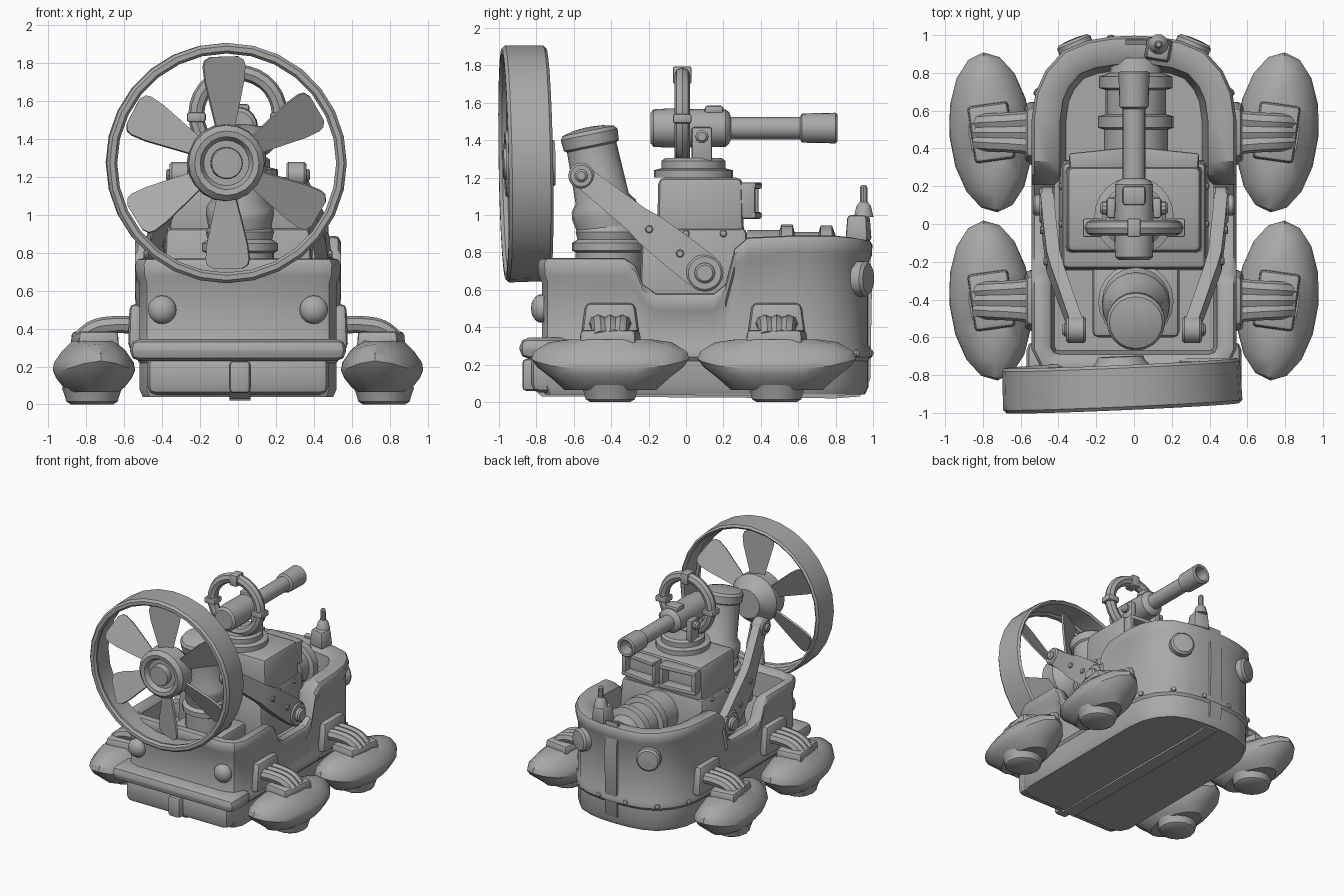
import bpy, bmesh
from math import sin, cos, pi, radians
from mathutils import Vector, Matrix

cube = bpy.data.objects.get("Cube")
if cube:
    bpy.data.objects.remove(cube, do_unlink=True)

clay = bpy.data.materials.new("plain grey")
clay.use_nodes = True
GREY = (0.4, 0.4, 0.4, 1)
clay.diffuse_color = GREY
clay.node_tree.nodes["Principled BSDF"].inputs["Base Color"].default_value = GREY
parts = []


def finish(name, bm, matrix=Matrix()):
    bmesh.ops.recalc_face_normals(bm, faces=bm.faces)
    mesh = bpy.data.meshes.new(name)
    bm.to_mesh(mesh)
    bm.free()
    mesh.transform(matrix)
    mesh.materials.append(clay)
    ob = bpy.data.objects.new(name, mesh)
    bpy.context.collection.objects.link(ob)
    parts.append(ob)
    return ob


def loft(name, rings, matrix=Matrix(), loop=False):
    """Skin a list of equal point rings; cap the ends unless it loops."""
    bm = bmesh.new()
    vs = [[bm.verts.new(p) for p in ring] for ring in rings]
    n = len(vs[0])
    pairs = list(zip(vs, vs[1:])) + ([(vs[-1], vs[0])] if loop else [])
    for a, b in pairs:
        for i in range(n):
            j = (i + 1) % n
            bm.faces.new((a[i], a[j], b[j], b[i]))
    if not loop:
        bm.faces.new(vs[0][::-1])
        bm.faces.new(vs[-1])
    return finish(name, bm, matrix)


def lathe(name, profile, origin, axis, segs=20, matrix=Matrix(), loop=False):
    place = Matrix.Translation(origin) @ Vector(axis).to_track_quat('Z', 'Y').to_matrix().to_4x4()
    rings = [[(r * cos(2 * pi * i / segs), r * sin(2 * pi * i / segs), h)
              for i in range(segs)] for r, h in profile]
    return loft(name, rings, matrix @ place, loop)


def rod(name, a, b, r, segs=16, edge=0.012):
    a, b = Vector(a), Vector(b)
    h = (b - a).length
    return lathe(name, [(r - edge, 0), (r, edge), (r, h - edge), (r - edge, h)], a, b - a, segs)


def box(name, lo, hi, bevel=0.02, taper=1.0, spin=0):
    lo, hi = Vector(lo), Vector(hi)
    size = hi - lo
    bm = bmesh.new()
    bmesh.ops.create_cube(bm, size=1)
    for v in bm.verts:
        k = taper if v.co.z > 0 else 1
        v.co = Vector((v.co.x * size.x * k, v.co.y * size.y * k, v.co.z * size.z))
    bmesh.ops.bevel(bm, geom=bm.edges[:], offset=bevel, segments=2, profile=0.5, affect='EDGES')
    return finish(name, bm, Matrix.Translation((lo + hi) / 2) @ Matrix.Rotation(radians(spin), 4, 'Z'))


def tube(name, points, r):
    curve = bpy.data.curves.new(name, 'CURVE')
    curve.dimensions = '3D'
    curve.bevel_depth, curve.bevel_resolution = r, 2
    curve.resolution_u = 5
    curve.use_fill_caps = True
    sp = curve.splines.new('BEZIER')
    sp.bezier_points.add(len(points) - 1)
    for bp, p in zip(sp.bezier_points, points):
        bp.co = p
        bp.handle_left_type = bp.handle_right_type = 'AUTO'
    temp = bpy.data.objects.new(name + "_path", curve)
    bpy.context.collection.objects.link(temp)
    bm = bmesh.new()
    bm.from_mesh(temp.evaluated_get(bpy.context.evaluated_depsgraph_get()).to_mesh())
    bpy.data.objects.remove(temp, do_unlink=True)
    return finish(name, bm)


# Hull: plan outline with a rim height at every point (x, y, top)
half = [(0, -.77, .77), (.4, -.77, .77), (.48, -.74, .77), (.52, -.66, .77), (.52, -.33, .77),
        (.52, -.27, .73), (.52, -.23, .63), (.52, -.16, .58), (.52, .15, .58), (.52, .21, .63),
        (.52, .26, .82), (.52, .33, .88), (.52, .55, .89), (.5, .69, .89), (.45, .8, .89),
        (.36, .9, .88), (.24, .95, .87), (.12, .97, .87), (0, .975, .87)]
plan = half + [(-x, y, z) for x, y, z in half[-2:0:-1]]


def hull_ring(shift, height):
    ring = []
    for i, (x, y, top) in enumerate(plan):
        a, b = plan[i - 1], plan[(i + 1) % len(plan)]
        n = Vector((b[1] - a[1], a[0] - b[0])).normalized()
        wide = 1.6 if y > .25 else 1
        d = shift * wide if shift < -.02 else shift
        ring.append((x + n.x * d, y + n.y * d, height(top)))
    return ring


hull = [(-.018, .04), (.0, .08), (.0, .22), (.016, .24), (.016, .28), (.0, .31)]
rim = [(.0, .13), (.018, .09), (.022, .03), (.008, .005), (-.015, 0), (-.05, .004), (-.08, .03)]
rings = [hull_ring(d, lambda t, z=z: z) for d, z in hull]
rings += [hull_ring(d, lambda t, e=e: t - e) for d, e in rim]
rings.append(hull_ring(-.1, lambda t: .54))
loft("hull", rings)

# Front bumper, lower nose, keel strap
box("front_bumper", (-.57, -.89, .23), (.57, -.62, .345), .05)
box("lower_nose", (-.48, -.83, .05), (.48, -.5, .26), .05)
box("nose_clasp", (-.045, -.875, .06), (.065, -.78, .23), .02)
strap = [(-.84, .2), (-.83, .08), (-.77, .03), (.8, .02), (.93, .03), (.985, .12), (.995, .65), (.975, .9)]
band = []
for y, z in strap:
    to_hull = (Vector((0, .45)) - Vector((y, z))).normalized() * .03
    iy, iz = y + to_hull.x, z + to_hull.y
    band.append([(-.045, y, z), (.065, y, z), (.065, iy, iz), (-.045, iy, iz)])
loft("keel_strap", band)

# Lamps and rivets
dome = [(.085, 0), (.085, .03), (.07, .055), (.04, .075), (.01, .08)]
for s in (-1, 1):
    lathe("headlight", [(r * .88, h * .85) for r, h in dome], (s * .4, -.76, .5), (0, -1, 0))
    lathe("rear_lamp", [(.095, 0), (.095, .05), (.08, .065), (.02, .07)],
          (s * .3, .915, .66), (s * .38, .92, 0))
    for x, y, _ in half[11:18:2]:
        n = Vector((s * x, max(0, y - .45), 0)).normalized()
        lathe("skirt_rivet", [(.022, 0), (.018, .014), (.006, .02)],
              Vector((s * x, y, .26)) + n * .012, n, 8)

# Stern mast
box("mast_block", (.06, .86, .86), (.2, .985, 1.0), .02, .85, -10)
lathe("mast", [(.055, 0), (.04, .06), (.022, .08), (.02, .16), (.012, .17)], (.13, .95, .99), (0, 0, 1), 10)

# Engine barrel in the rear well
lathe("engine_barrel", [(.17, 0), (.17, .17), (.2, .18), (.2, .24), (.16, .25), (.16, .38), (.195, .39),
                        (.195, .45), (.14, .47), (.12, .55)], (.01, .33, .75), (0, 1, 0))

# Cabin, turret base
box("cabin_base", (-.4, -.25, .5), (.4, .34, .93), .03, .95)
box("cabin", (-.365, -.155, .88), (.365, .31, 1.2), .035, .97)
for s in (-1, 1):
    # Open vent frame: two long bars and two short ones
    for z in (.98, 1.14):
        box("vent_bar", (s * .18 - .16, .28, z), (s * .18 + .16, .39, z + .035), .01, 1, s * -6)
    for x in (.035, .325):
        box("vent_end", (s * x - .018, .28, .99), (s * x + .018, .39 - x * .06, 1.165), .01)
    for y in (-.18, 0, .2):
        lathe("cabin_rivet", [(.02, 0), (.016, .014), (.005, .02)], (s * .38, y, .9), (s, 0, 0), 8)
lathe("turret_ring", [(.21, 0), (.21, .04), (.17, .05), (.17, .09), (.15, .105)], (0, .04, 1.2), (0, 0, 1), 24)

# Gun with hollow muzzle
lathe("gun", [(.08, 0), (.1, .015), (.105, .1), (.1, .4), (.085, .42), (.06, .43), (.06, .8), (.078, .81),
              (.082, .99), (.07, 1), (.055, .995), (.05, .9)], (0, -.19, 1.465), (0, 1, 0))
box("gun_sight", (-.06, .1, 1.54), (.06, .2, 1.585), .015)
for s in (-1, 1):
    box("gun_bracket", (s * .12 - .025, .03, 1.28), (s * .12 + .025, .14, 1.47), .015)
    rod("bracket_bolt", (s * .13, .085, 1.42), (s * .18, .085, 1.42), .035, 10)

# Hoop around the gun with clamps
lathe("hoop", [(.22 + .042 * cos(a * pi / 4), .042 * sin(a * pi / 4)) for a in range(8)],
      (0, -.02, 1.53), (0, 1, 0), 28, loop=True)
box("hoop_top_clamp", (-.035, -.07, 1.7), (.035, .03, 1.795), .012)
for s in (-1, 1):
    box("hoop_side_clamp", (s * .22 - .05, -.07, 1.49), (s * .22 + .05, .03, 1.54), .012)

# Exhaust stack
box("stack_plinth", (-.22, -.6, .54), (.24, -.2, .68), .03)
lathe("stack_base", [(.18, 0), (.18, .2), (.2, .21), (.2, .25), (.17, .27), (.18, .31), (.15, .37)],
      (.01, -.41, .6), (0, 0, 1))
lathe("stack_pipe", [(.16, -.05), (.18, .06), (.175, .1), (.145, .14), (.135, .42), (.15, .43), (.155, .49),
                     (.14, .51), (.08, .525), (.02, .53)], (.01, -.42, .95), (0, -.2, .98))

# Swing arms on both sides, bowed outwards at the middle
for s in (-1, 1):
    low, high = Vector((s * .46, .1, .69)), Vector((s * .3, -.56, 1.21))
    d = high - low
    out = Vector((s, 0, 0))
    side = d.cross(Vector((1, 0, 0))).normalized()
    thick = out * .035
    arm = [(0, .1, 0), (.2, .1, .02), (.45, .09, .04), (.55, .075, .035), (1, .06, 0)]
    loft("swing_arm", [[low + d * t + out * bow + side * w + thick, low + d * t + out * bow - side * w + thick,
                        low + d * t + out * bow - side * w - thick, low + d * t + out * bow + side * w - thick]
                       for t, w, bow in arm])
    rod("arm_foot", low - out * .04, low + out * .04, .1, 20)
    rod("arm_pivot", low, low + out * .075, .055)
    rod("arm_head", high - out * .045, high + out * .06, .07)
    rod("arm_head_bolt", high, high + out * .08, .035, 10)
    for t, w, bow in arm[1:3]:
        p = low + d * t + out * bow
        rod("arm_rivet", p, p + out * .05, .022, 8, .006)

# Fan: duct, hub and six pitched blades
fan = (Matrix.Translation((-.064, -.857, 1.275)) @ Matrix.Rotation(radians(2.5), 4, 'Z')
       @ Matrix.Rotation(radians(1), 4, 'X'))
lathe("fan_duct", [(.634, -.1), (.618, -.118), (.592, -.118), (.578, -.1), (.582, -.075), (.598, -.06),
                   (.598, .105), (.615, .12), (.63, .105)], (0, 0, 0), (0, 1, 0), 28, fan, True)
lathe("fan_hub", [(.08, -.12), (.085, -.11), (.085, -.07), (.12, -.07), (.14, -.105), (.17, -.11), (.2, -.08),
                  (.205, .04), (.17, .09), (.13, .13), (.12, .155)], (0, 0, 0), (0, 1, 0), 20, fan)
sections = [(.17, .05), (.3, .083), (.43, .115), (.51, .124), (.54, .115), (.56, .08)]
for k in range(6):
    blade = [[(x, y, r) for x, y in ((-w, -.008), (w, -.008), (w, .008), (-w, .008))] for r, w in sections]
    loft("fan_blade", blade, fan @ Matrix.Rotation(k * pi / 3 - .02, 4, 'Y') @ Matrix.Rotation(radians(25), 4, 'Z'))

# Four floats with upturned tips, toed outwards, and their mounts
layers = [(.065, .58), (.09, .74), (.14, .92), (.18, 1), (.22, .97), (.28, .78), (.335, .52)]
for s in (-1, 1):
    for y in (-.405, .485):
        place = Matrix.Translation((s * .76, y, 0)) @ Matrix.Rotation(radians(s * -5), 4, 'Z')
        loft("float", [[(.218 * k * cos(a * pi / 8), .425 * k * sin(a * pi / 8),
                         z + .05 * k * sin(a * pi / 8) ** 4 * (k > .7))
                        for a in range(16)] for z, k in layers], place)
        lathe("float_pad", [(.11, 0), (.135, .015), (.145, .05), (.16, .09)], (s * .77, y, 0), (0, 0, 1), 14)
        box("float_plate", (s * .755 - .11, y - .155, .3), (s * .755 + .11, y + .155, .385), .02, .95, s * -8)
        box("hull_bracket", (s * .54 - .04, y - .165, .29), (s * .54 + .04, y + .165, .53), .03, .8)
        for k in (-1, 0, 1):
            tube("float_strut", [(s * .54, y + k * .07, .42), (s * .66, y + k * .06, .42),
                                 (s * .76, y + k * .055, .4), (s * .83, y + k * .05, .345)], .046)

# Smooth shading with crisp edges
bpy.ops.object.select_all(action='DESELECT')
for ob in parts:
    ob.select_set(True)
bpy.context.view_layer.objects.active = parts[0]
bpy.ops.object.shade_smooth_by_angle(angle=radians(35))
